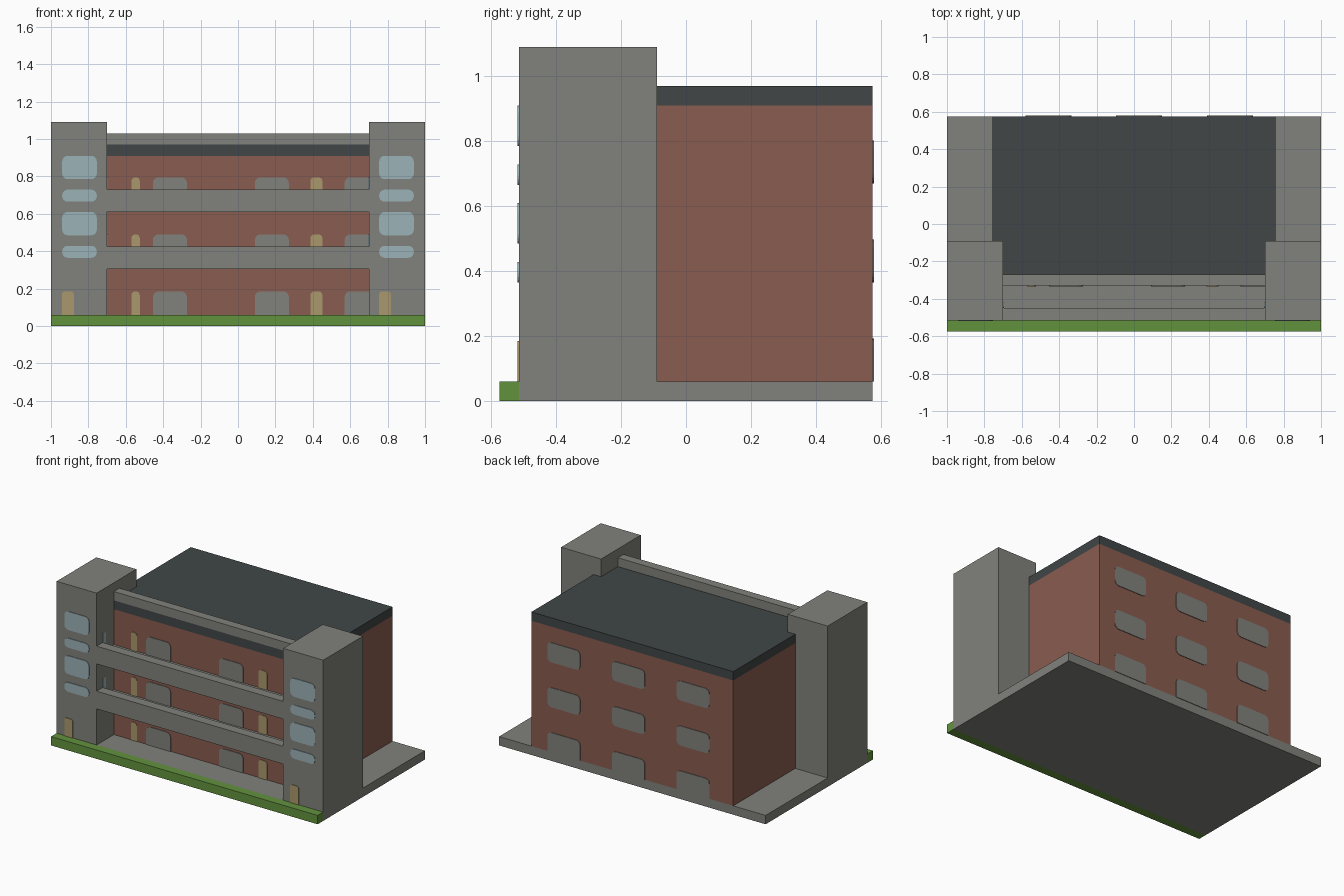
import bpy, bmesh
from math import cos, sin, pi
from mathutils import Matrix, Vector

cube = bpy.data.objects.get("Cube")
if cube:
    bpy.data.objects.remove(cube, do_unlink=True)


def material(name, rgb):
    m = bpy.data.materials.new(name)
    m.use_nodes = True
    m.diffuse_color = (*rgb, 1)
    m.node_tree.nodes["Principled BSDF"].inputs["Base Color"].default_value = (*rgb, 1)
    return m


CONCRETE = material("concrete grey", (0.22, 0.22, 0.2))
BRICK = material("brick red", (0.25, 0.107, 0.08))
ROOF = material("roof slate", (0.052, 0.061, 0.061))
GRASS = material("grass green", (0.122, 0.287, 0.048))
GLASS = material("pale blue glass", (0.33, 0.445, 0.474))
DOOR = material("door tan", (0.4, 0.314, 0.15))


def finish(name, bm, mat):
    bmesh.ops.recalc_face_normals(bm, faces=bm.faces)
    mesh = bpy.data.meshes.new(name)
    bm.to_mesh(mesh)
    bm.free()
    mesh.materials.append(mat)
    obj = bpy.data.objects.new(name, mesh)
    bpy.context.collection.objects.link(obj)
    return obj


def box(name, xs, ys, zs, mat):
    bm = bmesh.new()
    bmesh.ops.create_cube(bm, size=1)
    for v in bm.verts:
        for i, (lo, hi) in enumerate((xs, ys, zs)):
            v.co[i] = hi if v.co[i] > 0 else lo
    return finish(name, bm, mat)


def plate(name, us, zs, plane, mat, turn=0, radius=0.03, square_base=False):
    """Thin panel with rounded corners; turn spins it from facing -y."""
    bm = bmesh.new()
    r = min(radius, (us[1] - us[0]) * 0.45, (zs[1] - zs[0]) * 0.45)
    corners = ((us[1], zs[1], -1, -1), (us[0], zs[1], 1, -1),
               (us[0], zs[0], 1, 1), (us[1], zs[0], -1, 1))
    ring = []
    for q, (u, z, su, sz) in enumerate(corners):
        if square_base and q > 1:
            ring.append((u, z))
            continue
        for k in range(5):
            a = (q + k / 4) * pi / 2
            ring.append((u + su * r + r * cos(a), z + sz * r + r * sin(a)))
    face = bm.faces.new([bm.verts.new((u, 0.002, z)) for u, z in ring])
    out = bmesh.ops.extrude_face_region(bm, geom=[face])["geom"]
    bmesh.ops.translate(bm, vec=(0, -0.006, 0),
                        verts=[e for e in out if isinstance(e, bmesh.types.BMVert)])
    shift = Matrix.Translation(Vector(plane))
    bmesh.ops.transform(bm, matrix=shift @ Matrix.Rotation(turn, 4, "Z"), verts=bm.verts)
    return finish(name, bm, mat)


FRONT, WALL, BACK = -0.515, -0.33, 0.575
GROUND, STOREY, OPENING = 0.06, 0.305, 0.125

# Site and main block
box("paved_base", (-1, 1), (FRONT, BACK), (0, GROUND), CONCRETE)
box("grass_strip", (-1, 1), (-0.575, FRONT), (0, GROUND), GRASS)
box("brick_block", (-0.757, 0.757), (WALL, BACK), (GROUND, 0.91), BRICK)
box("flat_roof", (-0.757, 0.757), (WALL, BACK), (0.91, 0.97), ROOF)
box("roof_parapet", (-0.7, 0.7), (WALL, -0.27), (0.97, 1.03), CONCRETE)

# Stair towers with their front windows and doors
for side, x0 in (("right", -1), ("left", 0.7)):
    box(side + "_tower", (x0, x0 + 0.3), (FRONT, -0.09), (GROUND, 1.09), CONCRETE)
    u = -0.94 if x0 < 0 else 0.755
    for level in (0, 1):
        z = 0.365 + level * 0.3
        plate(f"{side}_tower_low_window_{level}", (u, u + 0.185), (z, z + 0.064),
              (0, FRONT, 0), GLASS)
        plate(f"{side}_tower_tall_window_{level}", (u, u + 0.185), (z + 0.12, z + 0.245),
              (0, FRONT, 0), GLASS)
    plate(side + "_tower_door", (u, u + 0.062), (GROUND, GROUND + OPENING),
          (0, FRONT, 0), DOOR, radius=0.014, square_base=True)

# Balconies: floor slab plus front wall
for level in (1, 2):
    z = GROUND + level * STOREY
    box(f"balcony_floor_{level}", (-0.7, 0.7), (FRONT, WALL), (z - 0.06, z), CONCRETE)
    box(f"balcony_wall_{level}", (-0.7, 0.7), (FRONT, -0.45), (z, z + 0.06), CONCRETE)
    # Narrow panes on the tower walls at the balcony ends
    for x, turn in ((-0.7, pi / 2), (0.7, -pi / 2)):
        us = (-0.45, -0.42) if x < 0 else (0.42, 0.45)
        plate(f"balcony_end_pane_{level}", us, (z, z + OPENING), (x, 0, 0), GLASS, turn, 0.012)

# Wall openings on every storey
for level in range(3):
    z = GROUND + level * STOREY
    zs = (z, z + OPENING)
    for x in (-0.455, 0.09, 0.57):
        plate(f"front_window_{level}", (x, x + 0.182), zs, (0, WALL, 0), CONCRETE,
              square_base=True)
    for x, width in ((-0.57, 0.045), (0.387, 0.064)):
        plate(f"front_door_{level}", (x, x + width), zs, (0, WALL, 0), DOOR,
              radius=0.02, square_base=True)
    for x in (-0.635, -0.15, 0.335):
        plate(f"back_window_{level}", (x, x + 0.245), (z, z + 0.133), (0, BACK, 0), CONCRETE,
              pi, square_base=level == 0)
